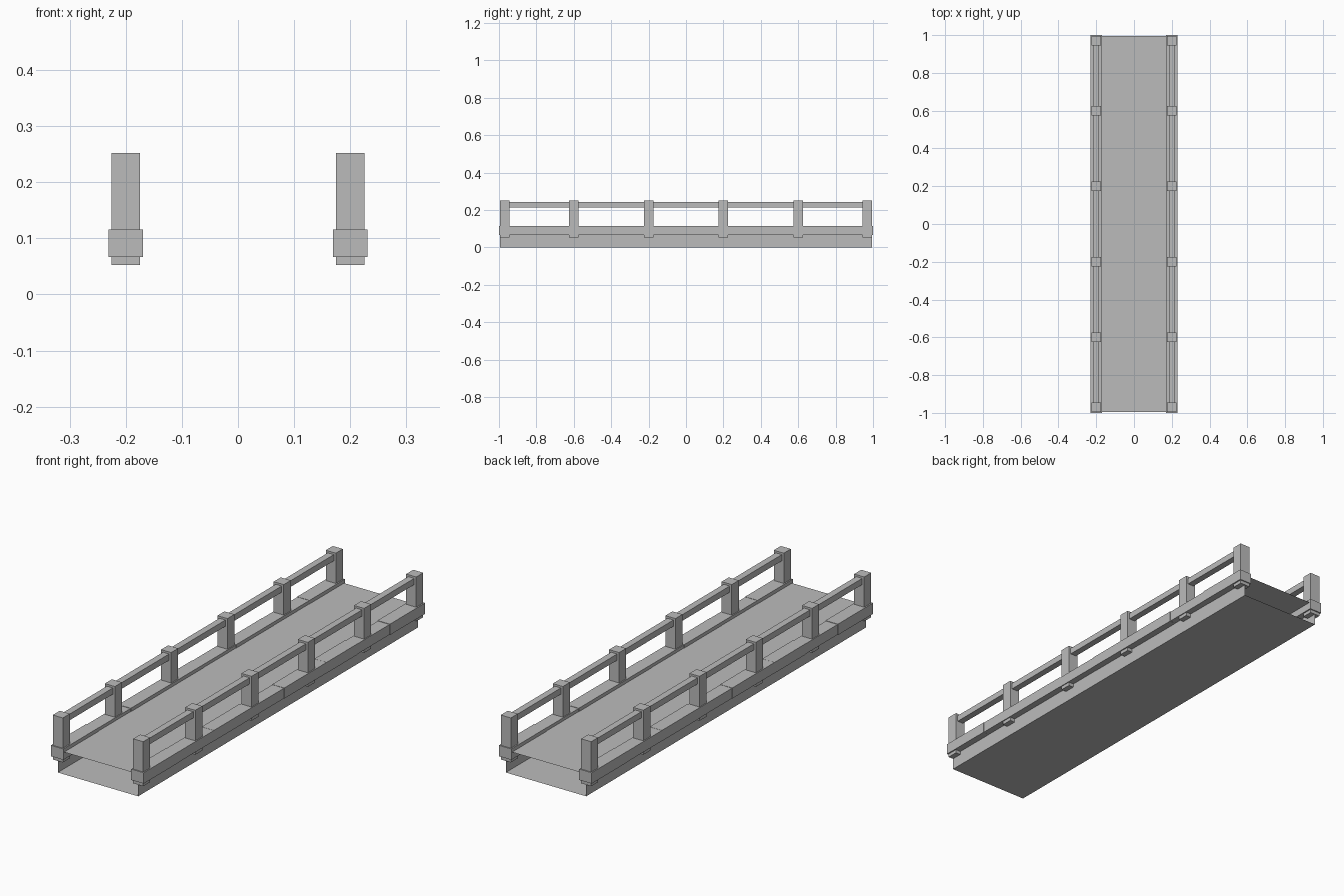
import bpy
import bmesh
import random

random.seed(4)

cube = bpy.data.objects.get("Cube")
if cube:
    bpy.data.objects.remove(cube, do_unlink=True)

grey = bpy.data.materials.new("stone grey")
grey.use_nodes = True
grey.diffuse_color = (0.5, 0.5, 0.5, 1)
grey.node_tree.nodes["Principled BSDF"].inputs["Base Color"].default_value = (0.5, 0.5, 0.5, 1)


def add_box(name, low, high, open_ends=False):
    """Box between two corners; open_ends removes the faces towards -y and +y."""
    bm = bmesh.new()
    bmesh.ops.create_cube(bm, size=1)
    for v in bm.verts:
        v.co = [low[i] + (v.co[i] + 0.5) * (high[i] - low[i]) for i in range(3)]
    bm.normal_update()
    if open_ends:
        ends = [f for f in bm.faces if abs(f.normal.y) > 0.9]
        bmesh.ops.delete(bm, geom=ends, context="FACES")
    mesh = bpy.data.meshes.new(name)
    bm.to_mesh(mesh)
    bm.free()
    mesh.materials.append(grey)
    obj = bpy.data.objects.new(name, mesh)
    bpy.context.collection.objects.link(obj)
    return obj


def add_pair(name, x, y, z):
    """Box on the +x side and its half-turn copy on the -x side."""
    add_box("left_" + name, (x[0], y[0], z[0]), (x[1], y[1], z[1]))
    add_box("right_" + name, (-x[1], -y[1], z[0]), (-x[0], -y[0], z[1]))


# Hollow deck, open at both ends
add_box("deck", (-0.2, -0.995, 0), (0.2, 0.995, 0.1), open_ends=True)

# Square posts and the handrail through them
for i, y in enumerate((-0.97, -0.6, -0.2, 0.2, 0.6, 0.97)):
    add_pair(f"post_{i + 1}", (0.175, 0.225), (y - 0.025, y + 0.025), (0.052, 0.252))
add_pair("handrail", (0.185, 0.215), (-0.97, 0.97), (0.215, 0.243))

# Kerb stones of slightly uneven size
joints = (-1, -0.75, -0.5, -0.23, 0, 0.3, 0.52, 0.75, 1)
for i, (start, end) in enumerate(zip(joints, joints[1:])):
    edge = i in (0, len(joints) - 2)
    inset = 0 if edge else random.uniform(0, 0.005)
    add_pair(f"kerb_stone_{i + 1}", (0.169 + inset, 0.231 - inset),
             (start, end), (0.067 + inset / 2, 0.116 - inset))
